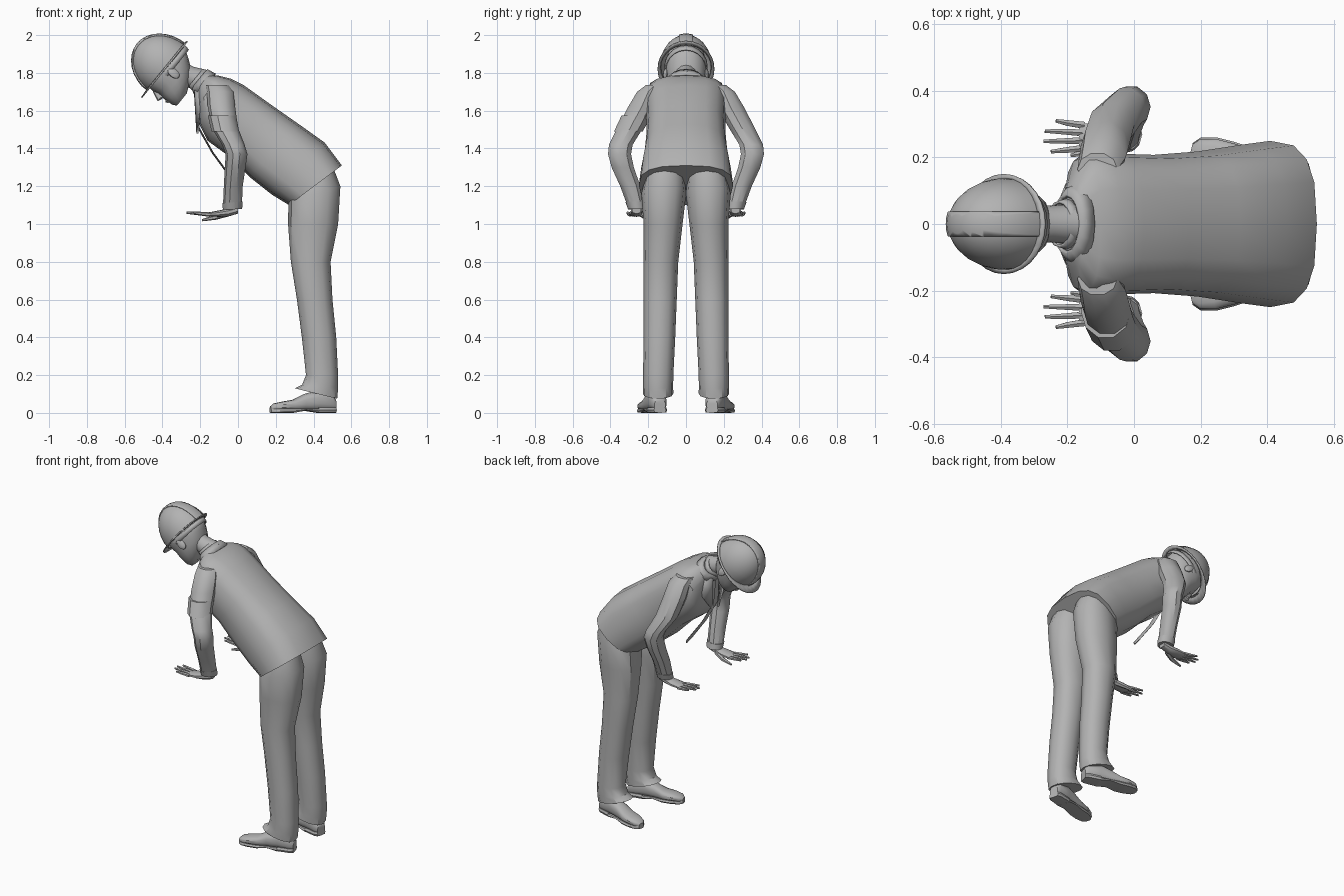
import bpy, bmesh, math
from mathutils import Vector, Matrix

old = bpy.data.objects.get("Cube")
if old:
    bpy.data.objects.remove(old, do_unlink=True)

grey = bpy.data.materials.new("plain grey")
grey.use_nodes = True
tint = (0.45, 0.45, 0.45, 1)
grey.diffuse_color = tint
grey.node_tree.nodes["Principled BSDF"].inputs["Base Color"].default_value = tint


def finish(name, bm, thick=0, angle=35):
    """Turn a bmesh into a shaded object."""
    bmesh.ops.recalc_face_normals(bm, faces=bm.faces)
    mesh = bpy.data.meshes.new(name)
    bm.to_mesh(mesh)
    bm.free()
    mesh.materials.append(grey)
    ob = bpy.data.objects.new(name, mesh)
    bpy.context.collection.objects.link(ob)
    if thick:
        mod = ob.modifiers.new("thickness", 'SOLIDIFY')
        mod.thickness = thick
        mod.offset = 0
    bpy.ops.object.select_all(action='DESELECT')
    ob.select_set(True)
    bpy.context.view_layer.objects.active = ob
    bpy.ops.object.shade_smooth_by_angle(angle=math.radians(angle))
    return ob


def loft(name, rings, n=12, power=1.0, caps=True, thick=0):
    """Skin rings given as (centre, half axis, other half axis)."""
    bm = bmesh.new()
    bulge = lambda v: math.copysign(abs(v) ** power, v)
    loops = []
    for c, a, b in rings:
        turn = [math.tau * i / n for i in range(n)]
        loops.append([bm.verts.new(c + a * bulge(math.cos(t)) + b * bulge(math.sin(t)))
                      for t in turn])
    for lo, hi in zip(loops, loops[1:]):
        for i in range(n):
            j = (i + 1) % n
            bm.faces.new((lo[i], lo[j], hi[j], hi[i]))
    if caps:
        bm.faces.new(loops[0])
        bm.faces.new(loops[-1])
    return finish(name, bm, thick)


def section(x1, z1, x2, z2, y, w):
    """Ring spanned by its back point, front point and half width."""
    back, front = Vector((x1, y, z1)), Vector((x2, y, z2))
    return (back + front) / 2, (back - front) / 2, Vector((0, w, 0))


def tube(name, pts, radii, n=8):
    """Round limb along a path."""
    pts = [Vector(p) for p in pts]
    rings = []
    for i, p in enumerate(pts):
        d = (pts[min(i + 1, len(pts) - 1)] - pts[max(i - 1, 0)]).normalized()
        a = d.cross(Vector((0, 1, 0))).normalized()
        rings.append((p, a * radii[i], d.cross(a) * radii[i]))
    return loft(name, rings, n)


def plate(name, pts, thick):
    bm = bmesh.new()
    bm.faces.new([bm.verts.new(p) for p in pts])
    return finish(name, bm, thick)


# Jacket body, from hem to neck
jacket = [(.55, 1.31, .27, 1.10, .25), (.46, 1.43, .18, 1.155, .238),
          (.32, 1.53, .06, 1.25, .218), (.17, 1.635, -.05, 1.36, .208),
          (.03, 1.735, -.16, 1.44, .212), (-.04, 1.77, -.205, 1.53, .215),
          (-.10, 1.785, -.21, 1.63, .2), (-.15, 1.79, -.215, 1.70, .13),
          (-.17, 1.80, -.225, 1.73, .075)]
loft("jacket", [section(*r[:4], 0, r[4]) for r in jacket], 16, .72)

# Collars and tie
loft("jacket_collar", [section(-.12, 1.79, -.225, 1.68, 0, .125),
                       section(-.165, 1.815, -.24, 1.72, 0, .085)], 16, 1, False, .012)
loft("shirt_collar", [section(-.16, 1.80, -.23, 1.70, 0, .075),
                      section(-.19, 1.815, -.26, 1.73, 0, .066)], 16, 1, False, .008)
loft("tie", [section(x, z, x - .008, z - .006, 0, w) for x, z, w in
             [(-.225, 1.70, .015), (-.215, 1.53, .025), (-.13, 1.38, .03),
              (-.02, 1.23, .035), (0, 1.20, .004)]], 8)

# Head frame: forward, side and up of the tilted head
fwd, side, up = Vector((-.63, 0, -.777)), Vector((0, -1, 0)), Vector((-.777, 0, .63))
origin = Vector((-.38, 0, 1.83))
head_frame = Matrix.Translation(origin) @ Matrix((fwd, side, up)).transposed().to_4x4()


def head_point(f, s, u):
    return origin + fwd * f + side * s + up * u


def head_ring(u, front, back, w):
    return head_point((front + back) / 2, 0, u), fwd * (front - back) / 2, side * w


# Head, neck and features
skull = [(.07, .12, -.12, .1), (0, .14, -.135, .11), (-.03, .143, -.13, .109),
         (-.055, .134, -.115, .106), (-.09, .138, -.09, .1), (-.12, .137, -.06, .09),
         (-.15, .134, -.01, .073), (-.172, .122, .04, .045)]
loft("head", [head_ring(*r) for r in skull], 16, .92)
tube("neck", [head_point(-.015, 0, -.06), head_point(-.04, 0, -.13),
              head_point(-.075, 0, -.22)], [.065, .056, .064], 14)
loft("nose", [head_ring(-.025, .145, .12, .009), head_ring(-.06, .16, .12, .013),
              head_ring(-.078, .169, .12, .018), head_ring(-.088, .145, .12, .015)], 8)
loft("lips", [head_ring(-.105, .138, .11, .02), head_ring(-.115, .146, .11, .026),
              head_ring(-.128, .14, .11, .02)], 10)
for s, label in ((1, "left"), (-1, "right")):
    bm = bmesh.new()
    bmesh.ops.create_uvsphere(bm, u_segments=10, v_segments=8, radius=1)
    bm.transform(head_frame @ Matrix.Translation((0, s * .108, -.05))
                 @ Matrix.Rotation(s * .35, 4, 'Z') @ Matrix.Diagonal((.024, .011, .036, 1)))
    finish(label + "_ear", bm)


# Hard hat: shell, crown ridge, brim and rear strap
def dome(name, grow, half_strip=None):
    bm = bmesh.new()
    bmesh.ops.create_uvsphere(bm, u_segments=28, v_segments=16, radius=1)
    cuts = [(0, 0, 0, 0, 0, -1)]
    bmesh.ops.scale(bm, vec=(.153 + grow, .135 + grow, .19 + grow), verts=bm.verts)
    if half_strip:
        cuts += [(0, k * half_strip, 0, 0, k, 0) for k in (1, -1)]
    for c in cuts:
        bmesh.ops.bisect_plane(bm, geom=bm.verts[:] + bm.edges[:] + bm.faces[:],
                               plane_co=c[:3], plane_no=c[3:], clear_outer=True)
    bm.transform(head_frame)
    finish(name, bm, .008)


dome("hat_shell", 0)
dome("hat_ridge", .006, .036)
loft("hat_brim", [head_ring(.004, .152, -.152, .134), head_ring(0, .207, -.178, .15)],
     28, 1, False, .007)
loft("hat_strap", [head_ring(-.005, .13, -.15, .112), head_ring(-.035, .12, -.145, .108)],
     20, 1, False, .006)

# Paired limbs
arm = [(-.05, -.17, 1.735, .165, .05), (-.025, -.165, 1.70, .2, .062),
       (-.015, -.16, 1.62, .235, .075), (.0, -.14, 1.51, .295, .072),
       (.035, -.085, 1.42, .345, .066), (.05, -.065, 1.37, .352, .064),
       (.04, -.07, 1.30, .335, .062), (.025, -.075, 1.20, .295, .056),
       (.02, -.08, 1.085, .262, .046)]
leg = [(.50, 1.31, .33, 1.2, .11, .1), (.542, 1.2, .267, 1.12, .118, .119),
       (.53, 1.0, .265, 1.0, .121, .103), (.49, .8, .28, .8, .133, .092),
       (.50, .6, .312, .6, .137, .088), (.52, .4, .338, .4, .141, .084),
       (.53, .2, .36, .2, .147, .08), (.53, .13, .34, .15, .148, .08),
       (.525, .075, .3, .13, .148, .081)]
shoe = [(0, .03, .07), (.02, .042, .1), (.1, .045, .12), (.17, .045, .1),
        (.23, .05, .07), (.29, .05, .06), (.335, .038, .05), (.354, .016, .035)]

for s, label in ((-1, "left"), (1, "right")):
    # Sleeve and cuff
    sleeve = [section(a, z, b, z, s * y, w) for a, b, z, y, w in arm]
    loft(label + "_sleeve", sleeve, 10)
    loft(label + "_cuff", [section(.025, 1.12, -.083, 1.11, s * .27, .05),
                           section(.022, 1.08, -.08, 1.075, s * .26, .047)], 12)

    # Hand with four fingers and a thumb
    palm = [(.0, 1.075, .025, .02), (-.05, 1.062, .03, .022), (-.1, 1.055, .042, .017),
            (-.165, 1.05, .042, .01)]
    loft(label + "_palm", [(Vector((x, s * .262, z)), Vector((0, 0, h)), Vector((0, w, 0)))
                           for x, z, w, h in palm], 10, .85)
    for i, tip in enumerate((-.25, -.272, -.268, -.235)):
        y = .228 + i * .023
        spread = (i - 1.3) * .008
        tube(f"{label}_finger_{i + 1}",
             [(-.15, s * y, 1.05), (-.2, s * (y + spread / 2), 1.055),
              (tip, s * (y + spread), 1.06)], [.012, .01, .006], 6)
    tube(label + "_thumb", [(-.06, s * .24, 1.055), (-.12, s * .215, 1.035),
                            (-.19, s * .207, 1.02)], [.017, .013, .006], 6)

    # Trouser leg
    loft(label + "_trouser_leg", [section(*r[:4], s * r[4], r[5]) for r in leg], 12, .9)

    # Shoe, sole and heel along the turned-out foot line
    heel = Vector((.515, s * .138, 0))
    along = Vector((-.34, s * .085, 0)).normalized()
    across = along.cross(Vector((0, 0, 1)))

    def foot_ring(t, w, low, high):
        return (heel + along * t + Vector((0, 0, (low + high) / 2)),
                Vector((0, 0, (high - low) / 2)), across * w)
    loft(label + "_shoe", [foot_ring(t, w, .012, h) for t, w, h in shoe], 14, .75)
    loft(label + "_sole", [foot_ring(t, w + .004, .012 if t == .17 else 0, .022)
                           for t, w, h in shoe[2:]], 8, .4)
    loft(label + "_heel", [foot_ring(t, w + .003, 0, .03) for t, w, h in shoe[:3]], 8, .4)

    # Lapel on the chest
    plate(label + "_lapel", [(-.228, s * .05, 1.74), (-.19, s * .125, 1.69),
                             (-.2, s * .12, 1.6), (-.215, s * .03, 1.48)], .012)

# Band around the left upper arm
loft("left_arm_band", [section(-.01, 1.575, -.16, 1.575, -.262, .083),
                       section(.006, 1.49, -.14, 1.49, -.305, .08)], 10)
